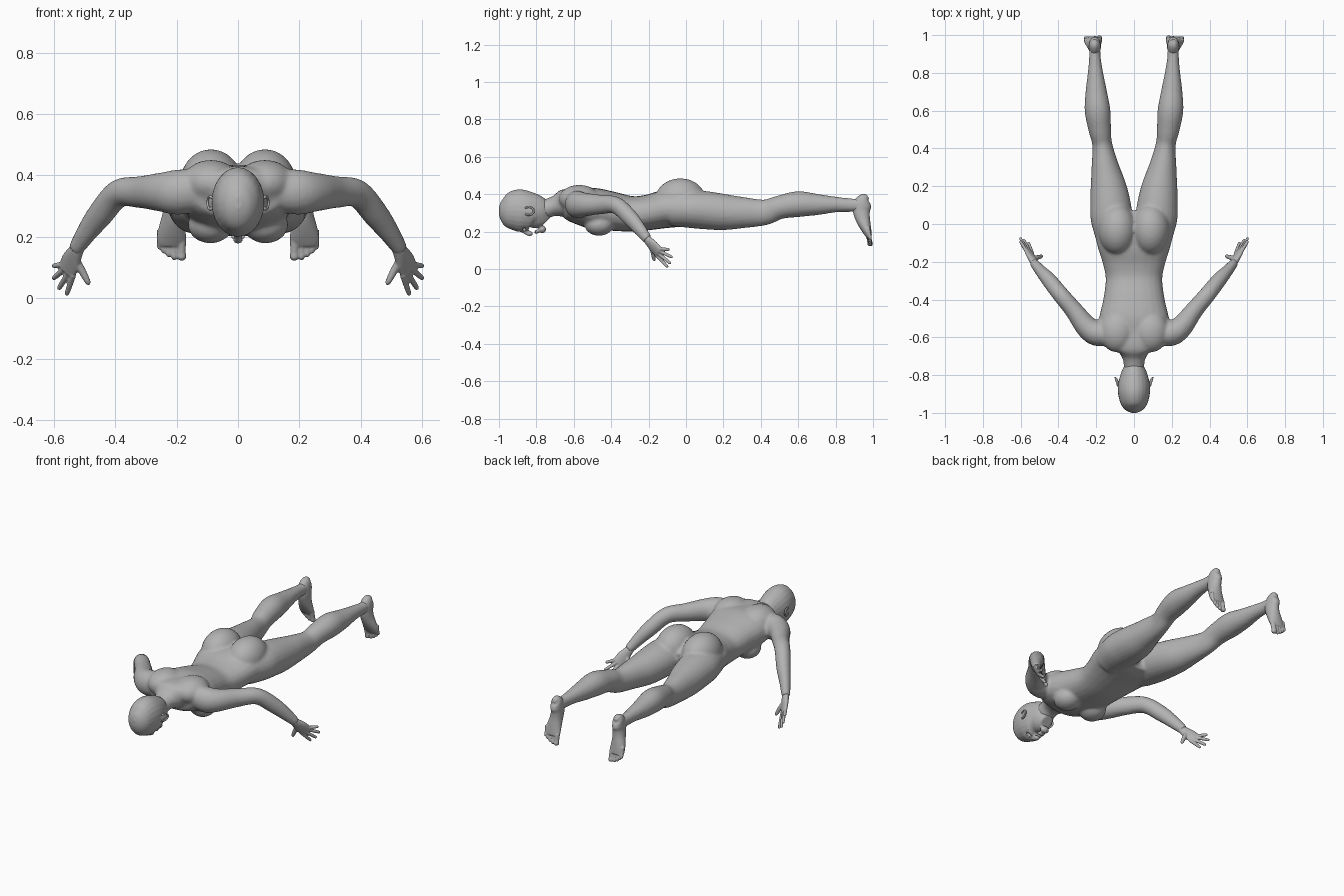
import bpy, bmesh, math
from mathutils import Vector, Matrix

skin = bpy.data.materials.new("plain_grey")
skin.diffuse_color = (0.45, 0.45, 0.45, 1)


def spline(secs, steps):
    """Catmull-Rom resampling of (x, y, z, side radius, up radius) sections."""
    out, n = [], len(secs)
    for i in range(n - 1):
        p0, p1, p2, p3 = (secs[max(0, min(n - 1, i + k))] for k in (-1, 0, 1, 2))
        for s in range(steps):
            t = s / steps
            out.append([0.5 * (2 * b + (c - a) * t + (2 * a - 5 * b + 4 * c - d) * t * t
                               + (3 * b - a - 3 * c + d) * t ** 3)
                        for a, b, c, d in zip(p0, p1, p2, p3)])
    return out + [list(secs[-1])]


def loft(bm, secs, ref=(0, 0, 1), flip=1, seg=24, steps=5, power=1.0):
    """Skin oval rings along a path; flip=-1 makes the left-hand copy."""
    pts, ref, rings = spline(secs, steps), Vector(ref), []
    for i, p in enumerate(pts):
        a, b = pts[max(0, i - 1)], pts[min(len(pts) - 1, i + 1)]
        tan = (Vector(b[:3]) - Vector(a[:3])).normalized()
        side = tan.cross(ref).normalized()
        up = side.cross(tan)
        ring = []
        for k in range(seg):
            c, s = math.cos(2 * math.pi * k / seg), math.sin(2 * math.pi * k / seg)
            c, s = (math.copysign(abs(v) ** power, v) for v in (c, s))
            v = Vector(p[:3]) + side * c * max(p[3], 0.002) + up * s * max(p[4], 0.002)
            ring.append(bm.verts.new((v.x * flip, v.y, v.z)))
        rings.append(ring)
    for r0, r1 in zip(rings, rings[1:]):
        for k in range(seg):
            bm.faces.new((r0[k], r0[(k + 1) % seg], r1[(k + 1) % seg], r1[k]))
    bm.faces.new(rings[0])
    bm.faces.new(rings[-1])


def ball(bm, loc, rad, rot=(0, 0, 0)):
    m = Matrix.Translation(loc)
    for ang, ax in zip(rot, "XYZ"):
        m = m @ Matrix.Rotation(ang, 4, ax)
    bmesh.ops.create_uvsphere(bm, u_segments=24, v_segments=16, radius=1,
                              matrix=m @ Matrix.Diagonal((*rad, 1)))


def finish(bm, name, voxel=0, smooth=0, mirror=False):
    bmesh.ops.recalc_face_normals(bm, faces=bm.faces)
    me = bpy.data.meshes.new(name)
    bm.to_mesh(me)
    bm.free()
    me.materials.append(skin)
    me.shade_smooth()
    ob = bpy.data.objects.new(name, me)
    bpy.context.collection.objects.link(ob)
    if voxel:
        r = ob.modifiers.new("merge", 'REMESH')
        r.mode, r.voxel_size, r.use_smooth_shade = 'VOXEL', voxel, True
        s = ob.modifiers.new("relax", 'SMOOTH')
        s.factor, s.iterations = 0.5, smooth
    if mirror:
        ob.modifiers.new("mirror", 'MIRROR')
    return ob


def along_y(rows):
    return [(0, y, z, w, h) for y, z, w, h in rows]


# Body: torso, neck, arms and legs merged into one skin
bm = bmesh.new()
loft(bm, along_y([(-.70, .335, .06, .05), (-.67, .345, .09, .068), (-.64, .35, .145, .08),
                  (-.58, .337, .183, .095), (-.50, .325, .185, .11), (-.40, .31, .163, .105),
                  (-.29, .295, .15, .095), (-.20, .303, .168, .095), (-.10, .322, .198, .102),
                  (0, .32, .21, .092), (.06, .31, .13, .07)]), power=.9)
loft(bm, along_y([(-.83, .32, .055, .055), (-.76, .32, .054, .053),
                  (-.71, .335, .062, .052), (-.65, .345, .1, .07)]))
for f in (1, -1):
    # arm
    loft(bm, [(.12, -.59, .355, .055, .065), (.195, -.578, .345, .068, .074),
              (.25, -.545, .345, .06, .064), (.32, -.455, .345, .048, .052),
              (.39, -.372, .34, .044, .046), (.45, -.297, .272, .04, .044),
              (.495, -.247, .212, .031, .036), (.53, -.205, .158, .024, .027)], flip=f)
    # leg
    loft(bm, [(.11, -.08, .32, .09, .09), (.118, .02, .32, .11, .1), (.124, .1, .315, .108, .102),
              (.136, .2, .305, .095, .097), (.152, .3, .302, .074, .084),
              (.168, .42, .303, .053, .069), (.181, .5, .33, .06, .063),
              (.193, .6, .347, .068, .069), (.2, .7, .345, .057, .057),
              (.204, .8, .345, .041, .042), (.207, .88, .342, .031, .036),
              (.208, .93, .342, .03, .036)], flip=f)
    # buttock, shoulder blade, breast
    ball(bm, (f * .088, -.03, .373), (.102, .135, .112))
    ball(bm, (f * .088, -.57, .375), (.095, .11, .075))
    ball(bm, (f * .09, -.465, .238), (.074, .078, .06))
finish(bm, "body", .009, 5)

# Head with nose, lips and chin
bm = bmesh.new()
loft(bm, along_y([(-1.0, .31, .012, .02), (-.987, .31, .043, .055), (-.955, .31, .069, .092),
                  (-.90, .313, .084, .113), (-.85, .308, .085, .108), (-.80, .295, .071, .095),
                  (-.77, .268, .052, .068), (-.752, .25, .034, .042)]))
loft(bm, [(0, -.882, .208, .007, .009), (0, -.85, .195, .011, .014),
          (0, -.832, .19, .016, .013), (0, -.824, .198, .008, .008)])
ball(bm, (0, -.803, .2), (.026, .006, .011))
ball(bm, (0, -.793, .2), (.022, .006, .011))
ball(bm, (0, -.768, .212), (.026, .02, .02))
head = finish(bm, "head", .005, 3)

# Hollow eye sockets
bm = bmesh.new()
for f in (1, -1):
    ball(bm, (f * .034, -.865, .21), (.017, .009, .02))
cutter = finish(bm, "eye_socket_cutter")
cutter.hide_render = True
cutter.hide_set(True)
cut = head.modifiers.new("eye_sockets", 'BOOLEAN')
cut.operation, cut.object, cut.solver = 'DIFFERENCE', cutter, 'EXACT'

# Ears: a dished shell with a rim
bm = bmesh.new()
ball(bm, (.086, -.842, .31), (.007, .03, .021), (0, 0, -.3))
rim = [(.09 + .008 * math.cos(a), -.842 + .028 * math.cos(a), .31 + .021 * math.sin(a), .005, .005)
       for a in (-2.2 + i * .55 for i in range(9))]
loft(bm, rim, ref=(1, 0, 0), seg=10, steps=2)
finish(bm, "ear", mirror=True)

# Hands: palm, four fingers and a thumb
bm = bmesh.new()
width = Vector((.6, .35, .55)).normalized()
normal = Vector((.35, .55, -.75)).cross(width)
loft(bm, [(.518, -.22, .175, .023, .019), (.53, -.2, .15, .027, .019),
          (.545, -.172, .12, .036, .016), (.559, -.142, .086, .036, .012)], normal)
knuckle = Vector((.556, -.148, .092))
for t, tip in ((-.027, (.56, -.096, .009)), (-.009, (.586, -.08, .028)),
               (.009, (.604, -.072, .062)), (.026, (.604, -.088, .104))):
    a, b = knuckle + width * t, Vector(tip)
    loft(bm, [(*a, .01, .01), (*a.lerp(b, .5), .0095, .0095),
              (*a.lerp(b, .9), .008, .008), (*b, .004, .004)], normal, seg=12)
loft(bm, [(.535, -.187, .13, .015, .015), (.513, -.178, .095, .013, .013),
          (.497, -.173, .065, .011, .011), (.489, -.17, .05, .009, .009),
          (.485, -.168, .043, .004, .004)], normal, seg=12)
finish(bm, "hand", .004, 2, True)

# Feet: heel to ball, then five toes
bm = bmesh.new()
loft(bm, [(.208, .972, .388, .012, .012), (.208, .955, .375, .027, .034),
          (.208, .942, .345, .032, .05), (.208, .938, .31, .033, .046),
          (.211, .945, .27, .036, .039), (.215, .958, .23, .043, .031),
          (.217, .971, .195, .048, .022), (.217, .98, .172, .044, .015)], (0, 1, 0))
for x, z, r in ((.184, .122, .015), (.208, .124, .0105), (.226, .133, .01),
                (.242, .145, .0095), (.256, .158, .009)):
    loft(bm, [(x, .975, z + .065, r, r), (x, .981, z + .03, r * .9, r * .9),
              (x, .985, z + .01, r, r), (x, .986, z, r * .5, r * .5)],
         (0, 1, 0), seg=12)
finish(bm, "foot", .004, 2, True)
